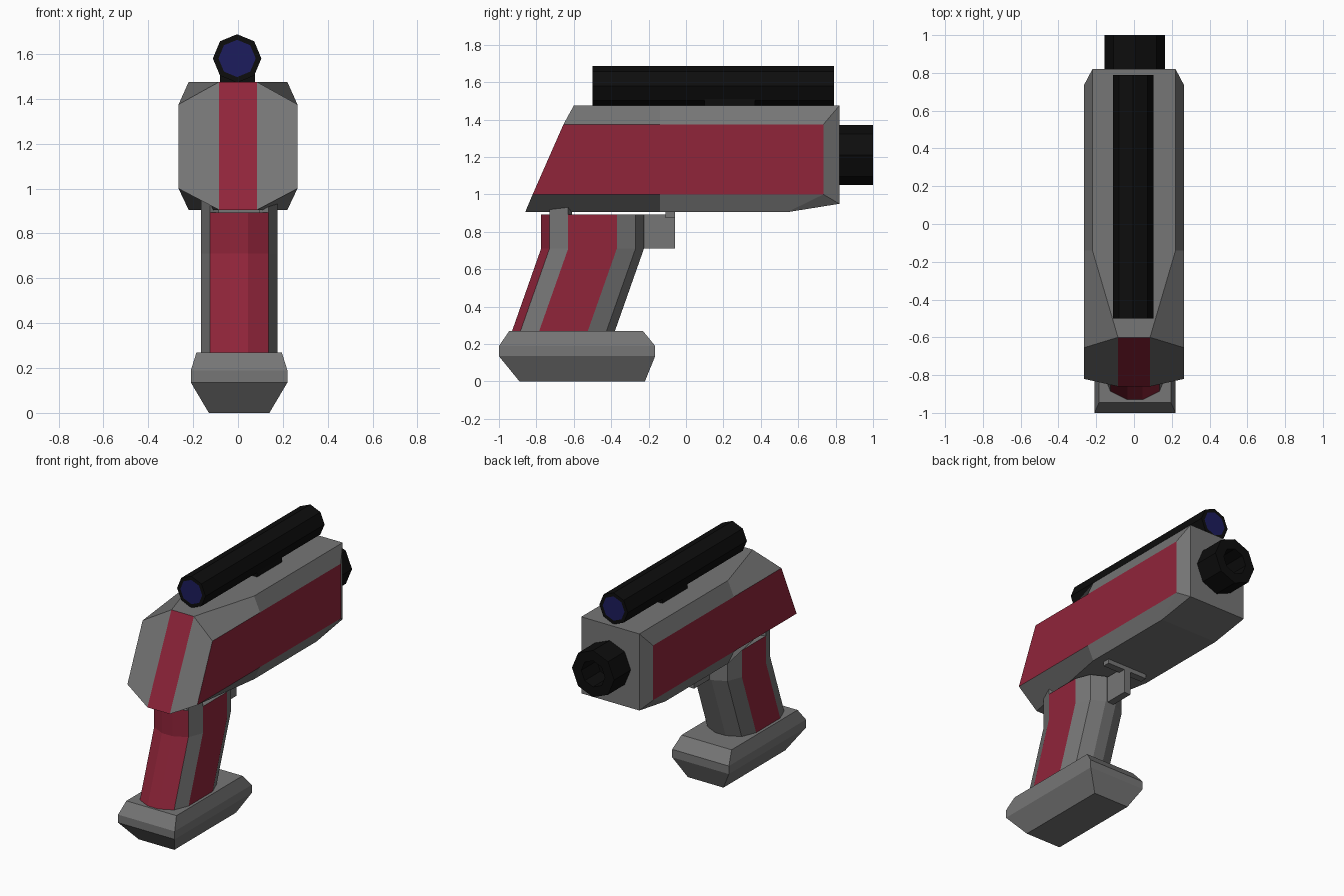
import bpy, bmesh
from math import sin, cos, pi

if "Cube" in bpy.data.objects:
    bpy.data.objects.remove(bpy.data.objects["Cube"])


def material(name, rgb):
    m = bpy.data.materials.new(name)
    m.diffuse_color = (*rgb, 1)
    m.use_nodes = True
    m.node_tree.nodes["Principled BSDF"].inputs["Base Color"].default_value = m.diffuse_color
    return m


MATS = [material("grey", (0.18, 0.18, 0.18)), material("red", (0.28, 0.018, 0.042)),
        material("black", (0.004, 0.004, 0.004)), material("blue", (0.012, 0.012, 0.11))]
GREY, RED, BLACK, BLUE = range(4)


def loft(name, rings, colour=lambda i, j: GREY, cap=GREY, first_cap=None):
    """Skin a list of closed rings; first_cap may split the first end into (indices, colour)."""
    bm = bmesh.new()
    vs = [[bm.verts.new(p) for p in r] for r in rings]
    n = len(rings[0])
    for i in range(len(rings) - 1):
        for j in range(n):
            k = (j + 1) % n
            f = bm.faces.new((vs[i][j], vs[i][k], vs[i + 1][k], vs[i + 1][j]))
            f.material_index = colour(i, j)
    for idx, c in first_cap or [(range(n), cap)]:
        bm.faces.new([vs[0][k] for k in idx]).material_index = c
    bm.faces.new(vs[-1]).material_index = cap
    bmesh.ops.remove_doubles(bm, verts=bm.verts, dist=0.0005)
    bmesh.ops.recalc_face_normals(bm, faces=bm.faces)
    me = bpy.data.meshes.new(name)
    bm.to_mesh(me)
    bm.free()
    for m in MATS:
        me.materials.append(m)
    ob = bpy.data.objects.new(name, me)
    bpy.context.collection.objects.link(ob)
    return ob


def mirrored(half):
    return half + [(-x, y, z) for x, y, z in reversed(half)]


def rect(x0, x1, y0, y1, z):
    return [(x0, y0, z), (x1, y0, z), (x1, y1, z), (x0, y1, z)]


def box(name, x0, x1, y0, y1, z0, z1, c=GREY):
    return loft(name, [rect(x0, x1, y0, y1, z) for z in (z0, z1)], lambda i, j: c, c)


def octagon(x, y, z, r):
    return [(x + r * cos(k * pi / 4), y, z + r * sin(k * pi / 4)) for k in range(8)]


# Body: chamfered housing, narrowing at the rear
loft("body", [
    mirrored([(.085, -.6, 1.475), (.265, -.655, 1.375), (.265, -.82, 1.0), (.085, -.86, .905)]),
    mirrored([(.22, -.14, 1.475), (.265, -.14, 1.375), (.265, -.14, 1.0), (.22, -.14, .905)]),
    mirrored([(.22, .735, 1.475), (.265, .735, 1.375), (.265, .735, 1.0), (.22, .54, .905)]),
    mirrored([(.22, .82, 1.475), (.22, .82, 1.475), (.22, .82, .95), (.22, .82, .95)]),
], lambda i, j: RED if j in (1, 5) and i < 2 else GREY,
    first_cap=[((0, 1, 2, 3), GREY), ((0, 3, 4, 7), RED), ((4, 5, 6, 7), GREY)])

# Barrel: hollow octagonal tube
loft("barrel", [octagon(.005, .8, 1.21, .16), octagon(.005, 1.0, 1.21, .16),
                octagon(.005, 1.0, 1.21, .09), octagon(.005, .83, 1.21, .09)],
     lambda i, j: BLACK, BLACK)

# Scope with a lens in each end, and its mount
loft("scope", [octagon(-.004, -.5, 1.58, .083), octagon(-.004, -.5, 1.58, .108),
               octagon(-.004, .79, 1.58, .108), octagon(-.004, .79, 1.58, .083)],
     lambda i, j: BLACK, BLUE)
box("scope_mount", -.08, .075, .1, .37, 1.465, 1.53, BLACK)

# Grip: faceted column, upright at the top and raked below
section = [(.04, -.775), (.13, -.73), (.17, -.63), (.17, -.37), (.13, -.27), (.04, -.225)]
rings = [[(x + .005, y, z) for x, y, z in mirrored([(x, y + dy, z) for x, y in section])]
         for z, dy in ((.25, -.162), (.71, 0), (.893, 0))]
loft("grip", rings, lambda i, j: RED if j in (0, 2, 8, 10, 11) else GREY)

# Tabs joining the grip to the body
for side, s in (("right", 1), ("left", -1)):
    tab = [(.13, -.73, .94), (.17, -.63, .955), (.12, -.61, .955), (.09, -.71, .94)]
    loft("grip_tab_" + side, [[(.005 + s * x, y, .85) for x, y, z in tab],
                              [(.005 + s * x, y, z) for x, y, z in tab]])

# Grip base: chamfered block
loft("grip_base", [rect(-.13, .14, -.89, -.22, 0), rect(-.21, .22, -1, -.165, .135),
                   rect(-.21, .22, -1, -.165, .19), rect(-.185, .195, -.945, -.23, .27)])

# Trigger and the cross bar that carries it
box("trigger", -.02, .03, -.235, -.06, .71, .893)
box("trigger_bar", -.15, .16, -.11, -.06, .875, .915)
